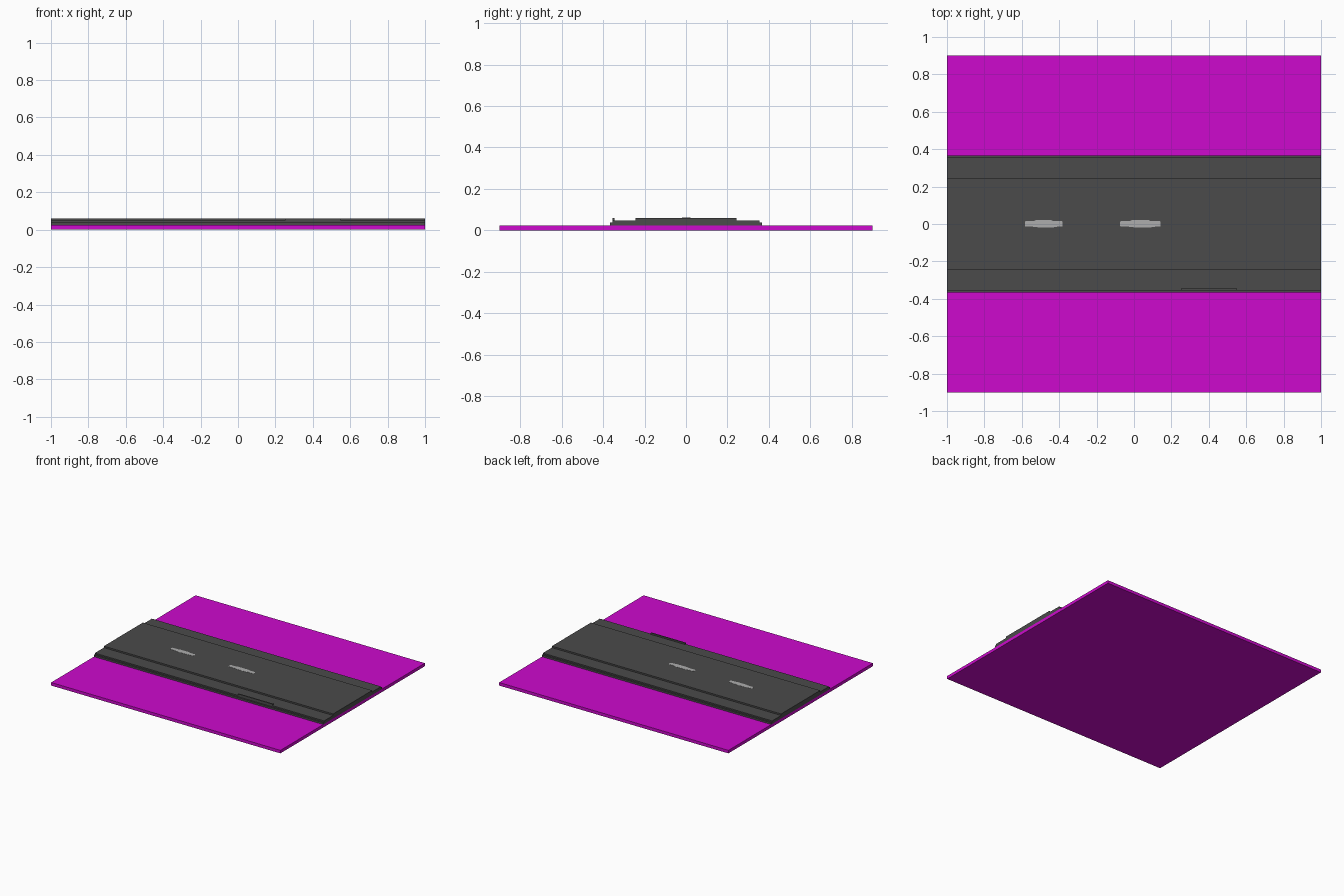
import bpy
import bmesh

cube = bpy.data.objects.get("Cube")
if cube:
    bpy.data.objects.remove(cube, do_unlink=True)


def material(name, rgb):
    m = bpy.data.materials.new(name)
    m.use_nodes = True
    m.diffuse_color = (*rgb, 1)
    m.node_tree.nodes["Principled BSDF"].inputs["Base Color"].default_value = (*rgb, 1)
    return m


magenta = material("magenta", (0.61, 0.003, 0.61))
asphalt = material("asphalt grey", (0.07, 0.07, 0.07))
paint = material("worn paint grey", (0.42, 0.42, 0.42))


def prism(name, outline, place, depth, mat):
    """Extrude a flat outline; place maps outline points to 3D."""
    bm = bmesh.new()
    face = bm.faces.new([bm.verts.new(place(a, b)) for a, b in outline])
    ext = bmesh.ops.extrude_face_region(bm, geom=[face])
    verts = [g for g in ext["geom"] if isinstance(g, bmesh.types.BMVert)]
    bmesh.ops.translate(bm, verts=verts, vec=depth)
    bmesh.ops.recalc_face_normals(bm, faces=bm.faces[:])
    mesh = bpy.data.meshes.new(name)
    bm.to_mesh(mesh)
    bm.free()
    mesh.materials.append(mat)
    ob = bpy.data.objects.new(name, mesh)
    bpy.context.collection.objects.link(ob)
    return ob


def box(name, x0, x1, y0, y1, z0, z1, mat):
    return prism(name, [(x0, y0), (x1, y0), (x1, y1), (x0, y1)],
                 lambda x, y: (x, y, z0), (0, 0, z1 - z0), mat)


# Ground slab
box("ground_slab", -1, 1, -0.9, 0.9, 0, 0.024, magenta)

# Road with stepped shoulders, a mirrored cross-section run along x
half = [(0.367, 0.024), (0.367, 0.038), (0.355, 0.038), (0.355, 0.048),
        (0.243, 0.048), (0.243, 0.06)]
section = half + [(-y, z) for y, z in reversed(half)]
prism("road", section, lambda y, z: (-1, y, z), (2, 0, 0), asphalt)

# Low kerb on the front shoulder
box("kerb", 0.25, 0.55, -0.355, -0.346, 0.048, 0.06, asphalt)

# Worn lane dashes with ragged ends, as thin plates
upper = [(-1, 0.010), (-0.96, 0.015), (-0.5, 0.016), (-0.42, 0.021),
         (0.4, 0.021), (0.5, 0.016), (0.97, 0.015), (1, 0.010)]
lower = [(1, -0.010), (0.97, -0.014), (0.6, -0.015), (0.5, -0.019),
         (-0.3, -0.019), (-0.4, -0.015), (-0.97, -0.014), (-1, -0.010)]
for name, x0, x1 in (("lane_dash_right", -0.584, -0.381),
                     ("lane_dash_left", -0.075, 0.143)):
    mid, reach = (x0 + x1) / 2, (x1 - x0) / 2
    prism(name, upper + lower,
          lambda u, y: (mid + u * reach, y, 0.06), (0, 0, 0.001), paint)
